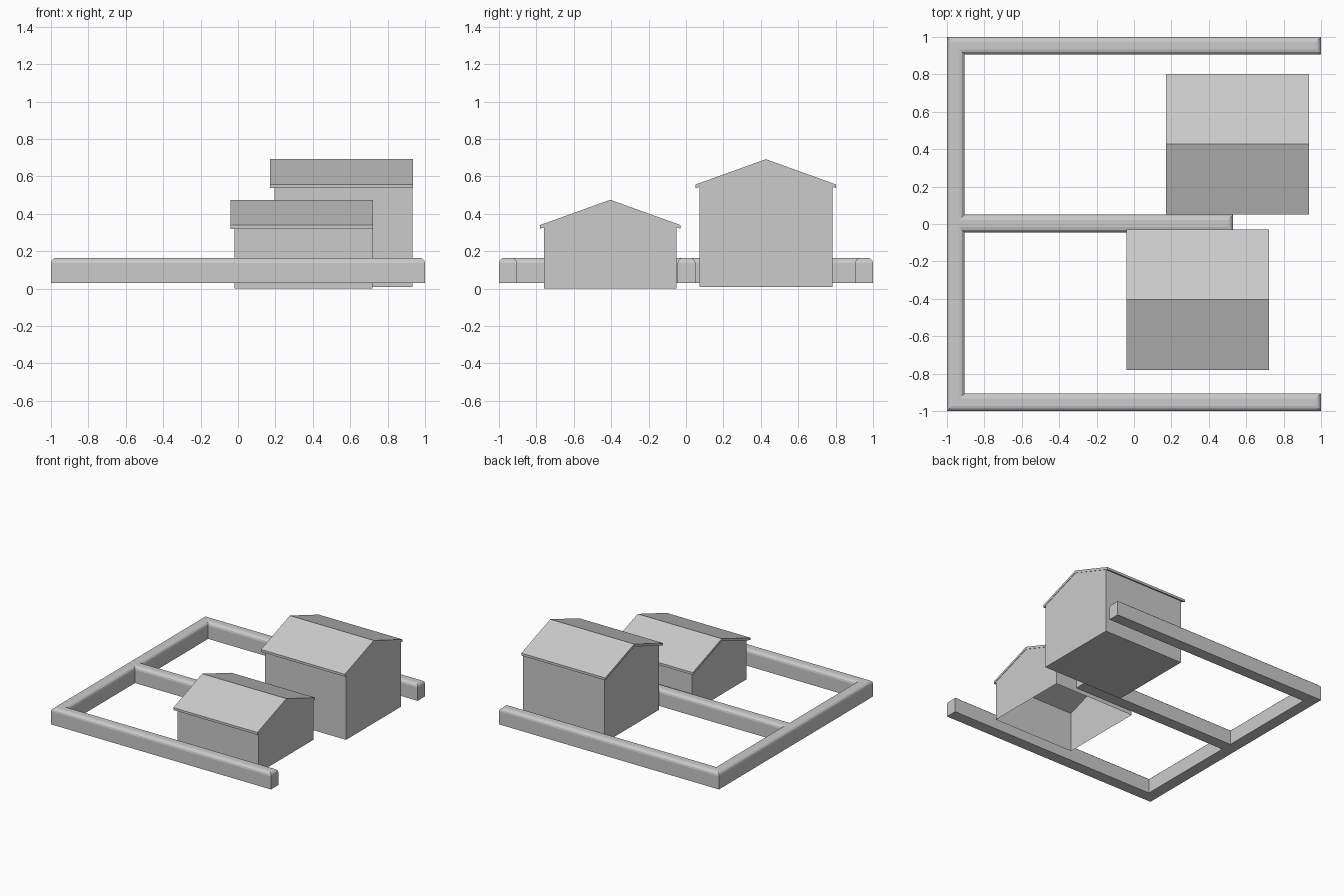
import bpy
import bmesh

cube = bpy.data.objects.get("Cube")
if cube:
    bpy.data.objects.remove(cube, do_unlink=True)

# One plain grey for everything
grey = bpy.data.materials.new("plain_grey")
grey.use_nodes = True
colour = (0.6, 0.6, 0.6, 1)
grey.diffuse_color = colour
grey.node_tree.nodes["Principled BSDF"].inputs["Base Color"].default_value = colour


def finish(name, bm):
    bmesh.ops.recalc_face_normals(bm, faces=bm.faces)
    mesh = bpy.data.meshes.new(name)
    bm.to_mesh(mesh)
    bm.free()
    mesh.materials.append(grey)
    obj = bpy.data.objects.new(name, mesh)
    bpy.context.collection.objects.link(obj)
    return obj


def prism(points, direction):
    """Extrude a flat outline into a closed solid."""
    bm = bmesh.new()
    face = bm.faces.new([bm.verts.new(p) for p in points])
    new = bmesh.ops.extrude_face_region(bm, geom=[face], use_keep_orig=True)
    moved = [v for v in new["geom"] if isinstance(v, bmesh.types.BMVert)]
    bmesh.ops.translate(bm, verts=moved, vec=direction)
    bmesh.ops.recalc_face_normals(bm, faces=bm.faces)
    return bm


def boundary_wall():
    """E-shaped low wall with a rounded top edge."""
    low, high, w = 0.03, 0.165, 0.095
    mid_a, mid_b, mid_end = -0.045, 0.05, 0.53
    inner = w - 1
    outline = [(-1, -1), (1, -1), (1, inner), (inner, inner),
               (inner, mid_a), (mid_end, mid_a), (mid_end, mid_b), (inner, mid_b),
               (inner, -inner), (1, -inner), (1, 1), (-1, 1)]
    bm = prism([(x, y, low) for x, y in outline], (0, 0, high - low))
    top = [e for e in bm.edges if all(v.co.z > high - 0.001 for v in e.verts)]
    bmesh.ops.bevel(bm, geom=top, offset=0.028, segments=3, profile=0.5,
                    affect='EDGES')
    finish("boundary_wall", bm)


def house(name, x0, x1, y_mid, base, eave, ridge, open_floor):
    half, roof_half, slab = 0.355, 0.375, 0.02
    slope = (ridge - slab - eave) / roof_half
    wall_top = eave + slope * (roof_half - half)

    # Gabled walls, open under the roof
    section = [(-half, base), (half, base), (half, wall_top),
               (0, ridge - slab), (-half, wall_top)]
    bm = prism([(x0, y_mid + y, z) for y, z in section], (x1 - x0, 0, 0))
    bm.normal_update()
    drop = [f for f in bm.faces
            if f.normal.z > 0.5 or (open_floor and f.normal.z < -0.5)]
    bmesh.ops.delete(bm, geom=drop, context='FACES')
    finish(name + "_walls", bm)

    # Thin folded roof slab, flush at one gable and overhanging at the other
    fold = [(-roof_half, eave), (0, ridge - slab), (roof_half, eave)]
    section = fold + [(y, z + slab) for y, z in reversed(fold)]
    start = x0 - 0.023
    bm = prism([(start, y_mid + y, z) for y, z in section],
               (x1 + 0.003 - start, 0, 0))
    finish(name + "_roof", bm)


boundary_wall()
house("small_house", -0.018, 0.72, -0.405, 0.0, 0.32, 0.475, True)
house("tall_house", 0.195, 0.932, 0.427, 0.01, 0.537, 0.692, False)
